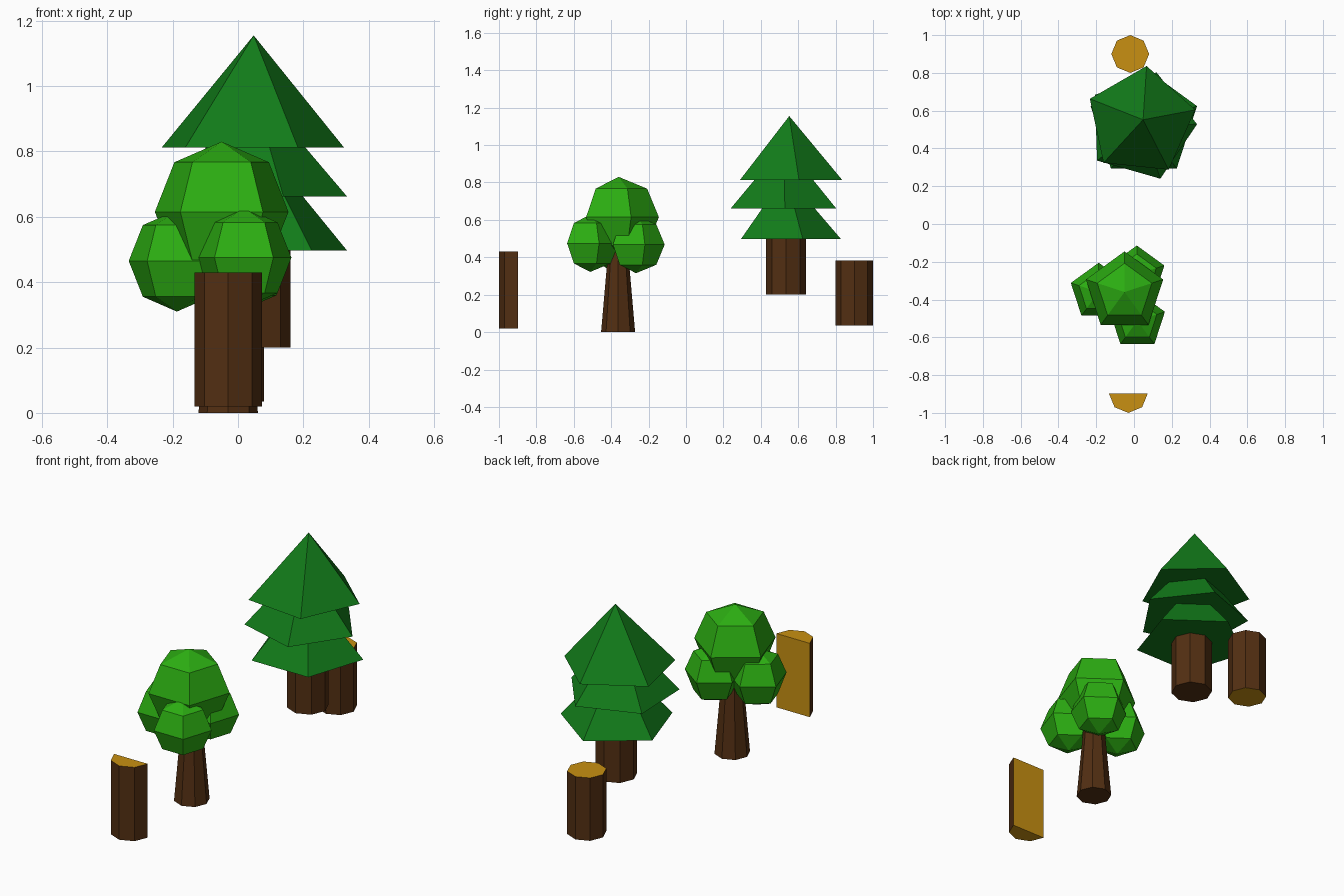
import bpy, bmesh
from math import sin, cos, radians, pi

if "Cube" in bpy.data.objects:
    bpy.data.objects.remove(bpy.data.objects["Cube"])


def material(name, rgb):
    m = bpy.data.materials.new(name)
    m.diffuse_color = (*rgb, 1)
    m.use_nodes = True
    m.node_tree.nodes["Principled BSDF"].inputs["Base Color"].default_value = m.diffuse_color
    return m


BARK = material("bark", (0.085, 0.028, 0.006))
CUT_WOOD = material("cut_wood", (0.58, 0.28, 0.006))
LEAF = material("leaf", (0.025, 0.42, 0.006))
NEEDLE = material("needle", (0.006, 0.20, 0.010))


def finish(name, bm, *mats):
    bmesh.ops.recalc_face_normals(bm, faces=bm.faces)
    me = bpy.data.meshes.new(name)
    bm.to_mesh(me)
    bm.free()
    for m in mats:
        me.materials.append(m)
    ob = bpy.data.objects.new(name, me)
    bpy.context.collection.objects.link(ob)
    return ob


def ring(bm, cx, cy, z, r, angles):
    return [bm.verts.new((cx + r * cos(radians(a)), cy + r * sin(radians(a)), z)) for a in angles]


def column(name, cx, cy, z0, z1, r0, r1, angles, cut=False):
    """Capped prism; with cut=True, caps and any split face show bare wood."""
    bm = bmesh.new()
    lo, hi = ring(bm, cx, cy, z0, r0, angles), ring(bm, cx, cy, z1, r1, angles)
    n = len(angles)
    caps = [bm.faces.new(lo[::-1]), bm.faces.new(hi)]
    sides = [bm.faces.new((lo[i], lo[(i + 1) % n], hi[(i + 1) % n], hi[i])) for i in range(n)]
    if cut:
        bare = caps + (sides[-1:] if n < 8 else [])
        for f in bare:
            f.material_index = 1
    finish(name, bm, BARK, CUT_WOOD)


def foliage_ball(name, x, y, z, r):
    """Five-sided, four-ring ball with a corner pointing to +y."""
    bm = bmesh.new()
    rings = [ring(bm, x, y, z + r * sin(t), r * cos(t), range(18, 378, 72))
             for t in (-pi / 4, 0, pi / 4)]
    bottom, top = bm.verts.new((x, y, z - r)), bm.verts.new((x, y, z + r))
    for i in range(5):
        j = (i + 1) % 5
        for a, b in zip(rings, rings[1:]):
            bm.faces.new((a[i], a[j], b[j], b[i]))
        bm.faces.new((bottom, rings[0][j], rings[0][i]))
        bm.faces.new((rings[2][i], rings[2][j], top))
    finish(name, bm, LEAF)


def pine_tier(name, cx, cy, z, r, turn, apex):
    bm = bmesh.new()
    base = ring(bm, cx, cy, z, r, [turn + 72 * i for i in range(5)])
    tip = bm.verts.new(apex)
    bm.faces.new(base[::-1])
    for i in range(5):
        bm.faces.new((base[i], base[(i + 1) % 5], tip))
    finish(name, bm, NEEDLE)


OCTAGON = range(0, 360, 45)

# Logs: one split in half, one whole
column("split_log", -0.03, -0.897, 0.02, 0.43, 0.103, 0.103, range(180, 361, 45), cut=True)
column("whole_log", -0.02, 0.90, 0.035, 0.384, 0.10, 0.10, OCTAGON, cut=True)

# Round tree
column("round_tree_trunk", -0.03, -0.363, 0.0, 0.47, 0.091, 0.05, OCTAGON)
foliage_ball("main_foliage", -0.05, -0.36, 0.615, 0.215)
foliage_ball("left_foliage", -0.187, -0.36, 0.465, 0.155)
foliage_ball("front_foliage", 0.018, -0.512, 0.475, 0.153)
foliage_ball("back_foliage", 0.015, -0.267, 0.468, 0.153)

# Pine tree
column("pine_trunk", 0.054, 0.535, 0.20, 0.56, 0.107, 0.107, OCTAGON)
pine_tier("pine_lower_tier", 0.052, 0.533, 0.497, 0.296, 18, (0.052, 0.533, 0.842))
pine_tier("pine_middle_tier", 0.038, 0.518, 0.662, 0.296, 2, (0.042, 0.525, 1.005))
pine_tier("pine_upper_tier", 0.036, 0.543, 0.812, 0.295, 12, (0.048, 0.552, 1.155))
